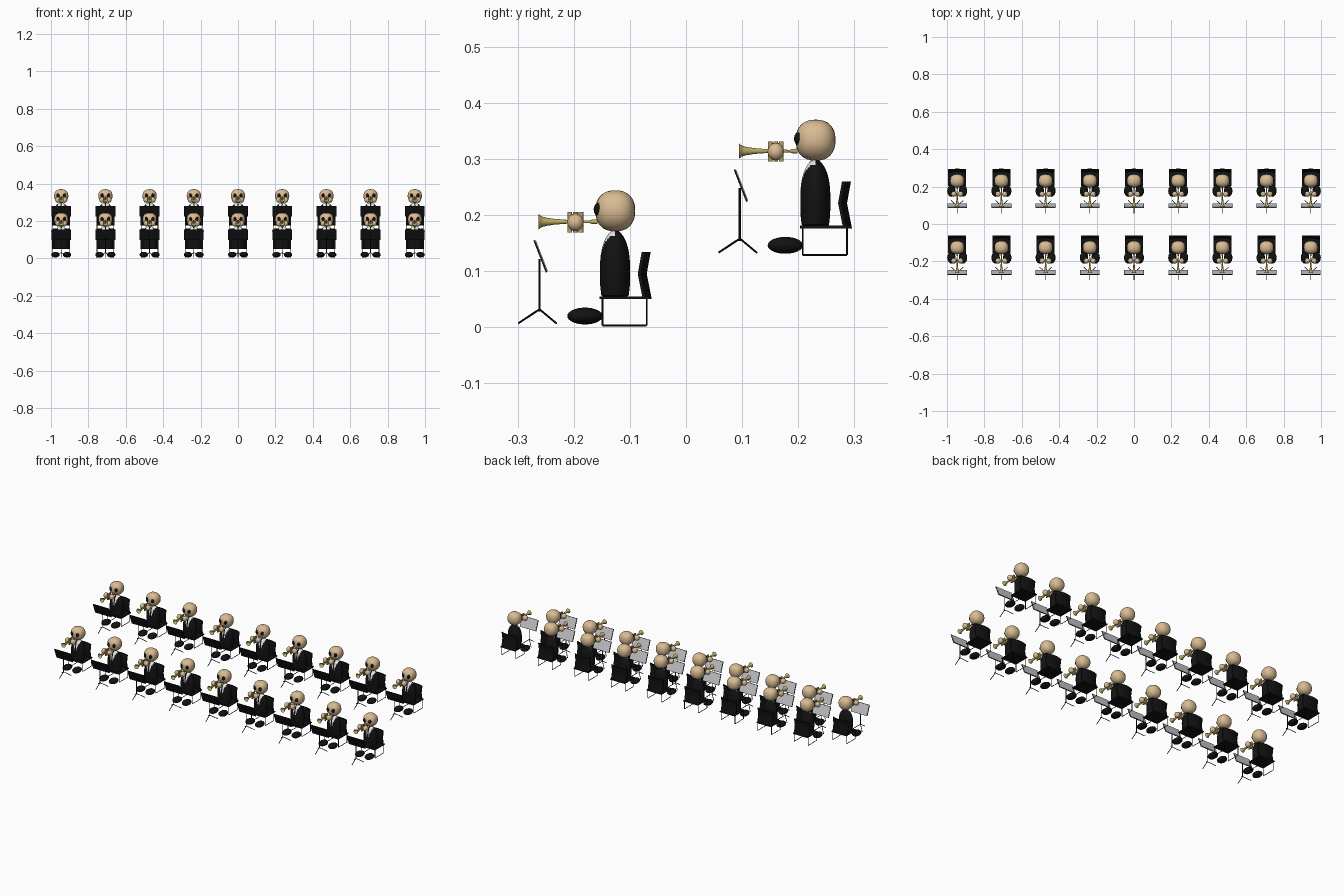
import bpy, bmesh, math
from mathutils import Vector, Matrix

if "Cube" in bpy.data.objects:
    bpy.data.objects.remove(bpy.data.objects["Cube"])


def material(name, rgb):
    m = bpy.data.materials.new(name)
    m.diffuse_color = (*rgb, 1)
    m.use_nodes = True
    m.node_tree.nodes["Principled BSDF"].inputs["Base Color"].default_value = m.diffuse_color
    return m


SKIN = material("skin tan", (0.70, 0.50, 0.29))
BLACK = material("black", (0.006, 0.006, 0.006))
WHITE = material("shirt white", (0.9, 0.9, 0.9))
BRASS = material("brass", (0.50, 0.40, 0.12))
PAPER = material("paper grey", (0.58, 0.58, 0.60))
parts = []


def finish(name, bm, *mats, smooth=True):
    bmesh.ops.recalc_face_normals(bm, faces=bm.faces)
    me = bpy.data.meshes.new(name)
    bm.to_mesh(me)
    bm.free()
    for m in mats:
        me.materials.append(m)
    ob = bpy.data.objects.new(name, me)
    bpy.context.collection.objects.link(ob)
    if smooth:
        bpy.ops.object.select_all(action='DESELECT')
        ob.select_set(True)
        bpy.context.view_layer.objects.active = ob
        bpy.ops.object.shade_smooth_by_angle(angle=math.radians(40))
    parts.append(ob)
    return ob


def add_ball(bm, c, r, tilt=0, power=1.0):
    vs = bmesh.ops.create_uvsphere(bm, u_segments=24, v_segments=16, radius=1)["verts"]
    rot = Matrix.Rotation(tilt, 3, 'Y')
    for v in vs:
        p = [math.copysign(abs(a) ** power, a) * s for a, s in zip(v.co, r)]
        v.co = rot @ Vector(p) + Vector(c)


def add_rod(bm, a, b, r, sides=8):
    a, b = Vector(a), Vector(b)
    d = b - a
    mat = Matrix.Translation((a + b) / 2) @ d.to_track_quat('Z', 'Y').to_matrix().to_4x4()
    bmesh.ops.create_cone(bm, cap_ends=True, segments=sides, radius1=r, radius2=r,
                          depth=d.length, matrix=mat)


def add_box(bm, c, size, tilt=0):
    bmesh.ops.create_cube(bm, size=1, matrix=Matrix.Translation(c)
                          @ Matrix.Rotation(tilt, 4, 'X') @ Matrix.Diagonal((*size, 1)))


def add_rings(bm, rings, closed=False):
    """Skin a list of equal point loops, capping the ends."""
    loops = [[bm.verts.new(p) for p in ring] for ring in rings]
    for a, b in zip(loops, loops[1:]):
        n = len(a)
        for i in range(n):
            bm.faces.new((a[i], a[(i + 1) % n], b[(i + 1) % n], b[i]))
    bm.faces.new(loops[0])
    bm.faces.new(loops[-1])


def circle(n):
    return [(math.cos(2 * math.pi * i / n), math.sin(2 * math.pi * i / n)) for i in range(n)]


# head: rounded block, a little narrower at the jaw
bm = bmesh.new()
add_ball(bm, (0, -0.126, 0.2075), (0.038, 0.0355, 0.0365), power=0.86)
for v in bm.verts:
    if v.co.z < 0.2:
        v.co.x *= 1 - 4 * (0.2 - v.co.z)
finish("head", bm, SKIN)

# eyes
bm = bmesh.new()
for s in (-1, 1):
    add_ball(bm, (s * 0.0165, -0.157, 0.210), (0.0085, 0.0075, 0.0115), tilt=s * 0.3)
finish("eyes", bm, BLACK)

# jacket body, with shirt and tie picked out on the chest
bm = bmesh.new()
profile = [(.053, .020), (.057, .0245), (.075, .0265), (.10, .0268)]
profile += [(.10 + .0045 * i, .0268 * (1 - (i / 16.5) ** 2.6) ** 0.6) for i in range(1, 17)]
add_rings(bm, [[(c * r * 1.55, -0.1265 + s * r, z) for c, s in circle(64)] for z, r in profile])
for f in bm.faces:
    c = f.calc_center_median()
    if c.y < -0.1265 and 0.112 < c.z and abs(c.x) < 0.3 * (c.z - 0.10):
        f.material_index = 0 if abs(c.x) < 0.003 else 1
finish("jacket", bm, BLACK, WHITE)

# shoes
bm = bmesh.new()
for s in (-1, 1):
    add_ball(bm, (s * 0.031, -0.180, 0.020), (0.0225, 0.0315, 0.0150))
finish("shoes", bm, BLACK)

# hands
bm = bmesh.new()
for s in (-1, 1):
    add_ball(bm, (s * 0.018, -0.197, 0.187), (0.0145, 0.0145, 0.0155))
finish("hands", bm, SKIN)

# horn: hollow bell, pipe and mouthpiece turned about y, plus valves
bm = bmesh.new()
horn = [(-.235, .001), (-.250, .005), (-.262, .0128), (-.2625, .0138), (-.258, .0100),
        (-.250, .0075), (-.235, .0052), (-.215, .0036), (-.172, .0022), (-.167, .0040),
        (-.158, .0042)]
add_rings(bm, [[(c * r, y, 0.188 + s * r) for c, s in circle(20)] for y, r in horn])
for y in (-0.207, -0.197, -0.187):
    add_rod(bm, (0, y, 0.169), (0, y, 0.205), 0.0042, 12)
for z in (0.175, 0.200):
    add_rod(bm, (0, -0.211, z), (0, -0.183, z), 0.002)
finish("horn", bm, BRASS)

# chair seat
bm = bmesh.new()
add_box(bm, (0, -0.108, 0.0525), (0.096, 0.092, 0.005))
finish("chair_seat", bm, BLACK, smooth=False)

# chair backrest: bent profile swept across a shallow curve
bm = bmesh.new()
side = [(-.061, .050), (-.070, .095), (-.063, .134)]
loop = side + [(y - 0.006, z) for y, z in reversed(side)]
add_rings(bm, [[(x / 100, y - 0.010 * (x / 4.8) ** 2, z) for y, z in loop]
               for x in (-4.8, -3.6, -2.4, -1.2, 0, 1.2, 2.4, 3.6, 4.8)])
finish("chair_back", bm, BLACK)

# chair legs: a thin wire frame on each side
bm = bmesh.new()
for x in (-0.045, 0.045):
    pts = [(x, -.149, .051), (x, -.149, .003), (x, -.070, .003), (x, -.070, .051)]
    for a, b in zip(pts, pts[1:]):
        add_rod(bm, a, b, 0.0016)
finish("chair_legs", bm, BLACK)

# music stand: pole and three feet
bm = bmesh.new()
hub = (0, -0.261, 0.032)
add_rod(bm, (0, -0.261, 0.028), (0, -0.261, 0.122), 0.0020)
for foot in ((0, -0.299, 0.007), (-0.032, -0.231, 0.007), (0.032, -0.231, 0.007)):
    add_rod(bm, hub, foot, 0.0018)
finish("stand", bm, BLACK)

# desk of the stand, leaning away from the player, with its sheet
tilt = math.atan2(0.022, 0.057)
bm = bmesh.new()
add_box(bm, (0, -0.2595, 0.1265), (0.106, 0.003, 0.061), tilt)
finish("stand_desk", bm, BLACK, smooth=False)
bm = bmesh.new()
add_box(bm, (0, -0.2575, 0.1273), (0.102, 0.0015, 0.058), tilt)
finish("music_sheet", bm, PAPER, smooth=False)

# repeat the seated player in two rows of nine, the rear row raised
for row in range(2):
    for i in range(9):
        place = ((i - 4) * 0.2363, row * 0.357, row * 0.126)
        for ob in parts:
            if row == 0 and i == 0:
                continue
            dup = ob.copy()
            dup.location = place
            bpy.context.collection.objects.link(dup)
for ob in parts:
    ob.location = (-4 * 0.2363, 0, 0)
